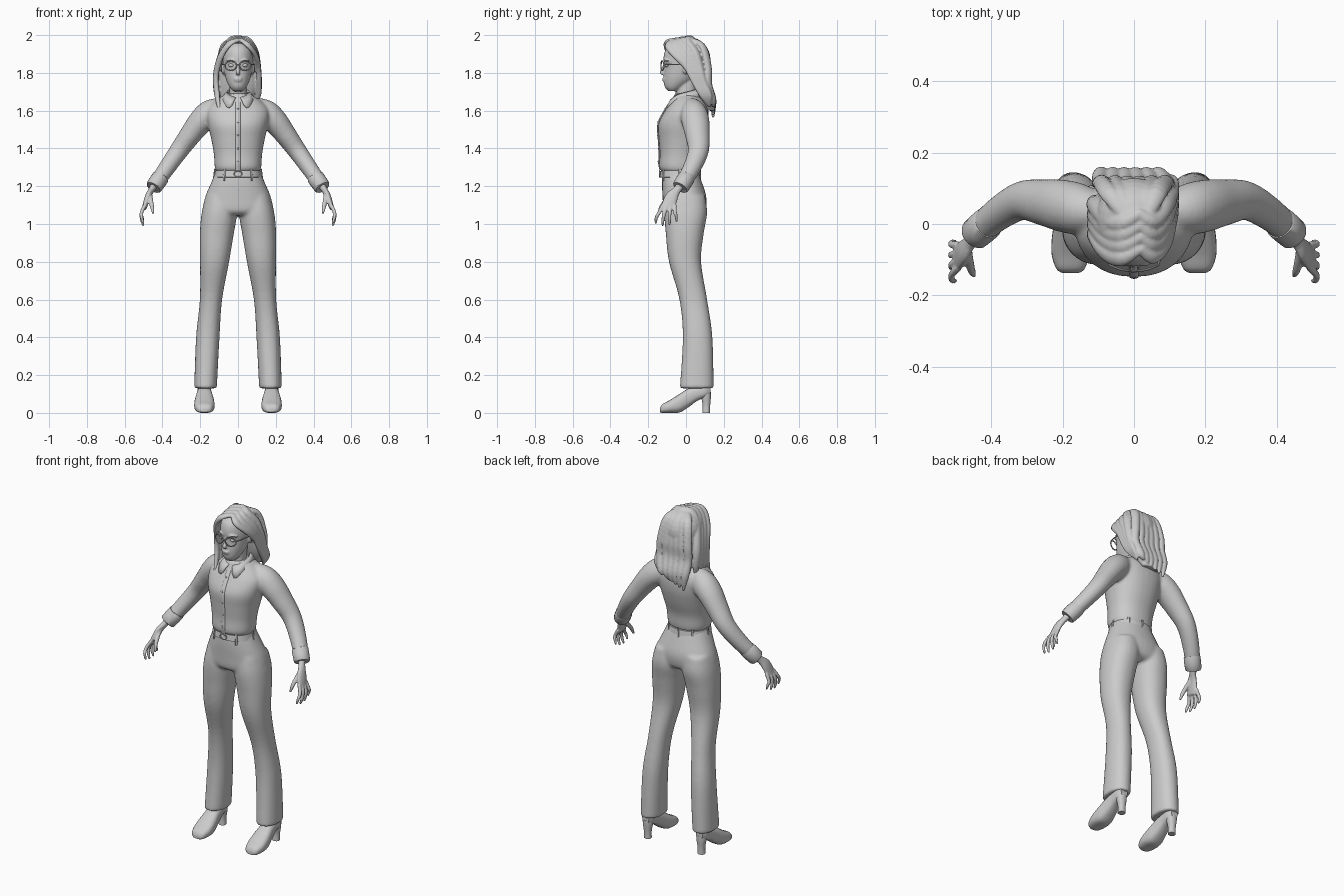
import bpy, bmesh, math
from mathutils import Vector
from mathutils.bvhtree import BVHTree

if "Cube" in bpy.data.objects:
    bpy.data.objects.remove(bpy.data.objects["Cube"])

grey = bpy.data.materials.new("plain_grey")
grey.use_nodes = True
grey.diffuse_color = (0.6, 0.6, 0.6, 1)
grey.node_tree.nodes["Principled BSDF"].inputs["Base Color"].default_value = (0.6, 0.6, 0.6, 1)


def finish(ob, angle=40):
    bpy.ops.object.select_all(action='DESELECT')
    ob.select_set(True)
    bpy.context.view_layer.objects.active = ob
    bpy.ops.object.shade_smooth_by_angle(angle=math.radians(angle))
    return ob


def new_object(name, bm):
    bmesh.ops.recalc_face_normals(bm, faces=bm.faces)
    mesh = bpy.data.meshes.new(name)
    bm.to_mesh(mesh)
    bm.free()
    mesh.materials.append(grey)
    ob = bpy.data.objects.new(name, mesh)
    bpy.context.collection.objects.link(ob)
    return finish(ob)


def spline(rows, steps):
    """Catmull-Rom curve through rows of numbers."""
    rows = [Vector(r) for r in rows]
    out = []
    for i in range(len(rows) - 1):
        a, b, c, d = rows[max(i - 1, 0)], rows[i], rows[i + 1], rows[min(i + 2, len(rows) - 1)]
        for s in range(steps):
            t = s / steps
            out.append(b + (c - a) * (t / 2) + (a * 2 - b * 5 + c * 4 - d) * (t * t / 2)
                       + (b * 3 - a - c * 3 + d) * (t ** 3 / 2))
    return out + [rows[-1]]


def skin(name, rings, cap=True):
    bm = bmesh.new()
    rows = [[bm.verts.new(p) for p in ring] for ring in rings]
    for a, b in zip(rows, rows[1:]):
        for i in range(len(a)):
            j = (i + 1) % len(a)
            bm.faces.new((a[i], a[j], b[j], b[i]))
    if cap:
        bm.faces.new(rows[0])
        bm.faces.new(rows[-1])
    return new_object(name, bm)


def ellipse(c, u, v, n, power=1.0):
    pts = []
    for k in range(n):
        a = 2 * math.pi * k / n
        co, si = math.cos(a), math.sin(a)
        pts.append(c + u * math.copysign(abs(co) ** power, co) + v * math.copysign(abs(si) ** power, si))
    return pts


def loft(name, rows, side=1, n=32, steps=5, power=0.9):
    """Level sections: centre x, front y, back y, z, half width."""
    rings = [ellipse(Vector((side * x, (f + b) / 2, z)), Vector((w, 0, 0)), Vector((0, (b - f) / 2, 0)), n, power)
             for x, f, b, z, w in spline(rows, steps)]
    return skin(name, rings)


def tube(name, rows, side=1, n=12, steps=5, out=None):
    """Sections across a path: x, y, z, half width, half thickness."""
    rows = spline(rows, steps)
    pts = [Vector((side * r[0], r[1], r[2])) for r in rows]
    rings = []
    for i, (p, r) in enumerate(zip(pts, rows)):
        t = (pts[min(i + 1, len(pts) - 1)] - pts[max(i - 1, 0)]).normalized()
        o = out or Vector((p.x, p.y, max(0, (p.z - 1.85) * 2)))
        u = t.cross(o).normalized()
        rings.append(ellipse(p, u * r[3], u.cross(t) * r[4], n))
    return skin(name, rings)


def ball(name, centre, size):
    bm = bmesh.new()
    bmesh.ops.create_uvsphere(bm, u_segments=24, v_segments=14, radius=1)
    for v in bm.verts:
        v.co = Vector(a * b + c for a, b, c in zip(v.co, size, centre))
    return new_object(name, bm)


def fuse(name, parts, voxel, smooth):
    """Join overlapping parts into one continuous skin."""
    bpy.ops.object.select_all(action='DESELECT')
    for p in parts:
        p.select_set(True)
    ob = parts[0]
    bpy.context.view_layer.objects.active = ob
    bpy.ops.object.join()
    ob.name = name
    m = ob.modifiers.new("fuse", 'REMESH')
    m.mode, m.voxel_size = 'VOXEL', voxel
    m = ob.modifiers.new("soften", 'SMOOTH')
    m.factor, m.iterations = 0.5, smooth
    for mod in list(ob.modifiers):
        bpy.ops.object.modifier_apply(modifier=mod.name)
    return finish(ob, 80)


UP, FRONT = Vector((0, 0, 1)), Vector((0, -1, 0))
SIDES = (("left", 1), ("right", -1))

# Trousers: hips and two flared legs
parts = [loft("hips", [(0, -.122, .06, 1.29, .112), (0, -.127, .085, 1.22, .142), (0, -.124, .108, 1.14, .175),
                       (0, -.118, .1, 1.07, .185), (0, -.09, .07, 1.045, .15)])]
for word, s in SIDES:
    parts.append(loft("leg", [(.09, -.105, .1, 1.15, .08), (.098, -.115, .112, 1.06, .094), (.112, -.107, .094, .95, .09),
                              (.124, -.09, .08, .8, .077), (.143, -.035, .112, .6, .059), (.16, -.017, .14, .4, .062),
                              (.172, -.033, .146, .13, .06)], s))
trousers = fuse("trousers", parts, .009, 6)

# Shirt: torso and sleeves
parts = [loft("torso", [(0, -.125, .06, 1.275, .112), (0, -.142, .068, 1.3, .123), (0, -.139, .075, 1.37, .128),
                        (0, -.144, .1, 1.45, .142), (0, -.146, .118, 1.53, .16), (0, -.112, .118, 1.6, .165),
                        (0, -.08, .1, 1.65, .125), (0, -.06, .065, 1.69, .06)])]
for word, s in SIDES:
    parts.append(tube("sleeve", [(.08, .03, 1.6, .07, .05), (.145, .04, 1.585, .073, .07), (.195, .05, 1.545, .067, .074),
                                 (.25, .06, 1.475, .058, .066), (.315, .065, 1.385, .05, .055), (.385, .025, 1.285, .044, .047),
                                 (.44, -.025, 1.205, .04, .04)], s, 20, out=FRONT))
    tube(word + "_cuff", [(.408, .004, 1.25, .04, .04), (.411, .002, 1.245, .046, .046), (.445, -.028, 1.197, .044, .045),
                          (.447, -.03, 1.194, .036, .036)], s, 20, 2, FRONT)
shirt = fuse("shirt", parts, .008, 6)

# Button placket laid on the shirt front
tree = BVHTree.FromPolygons([v.co for v in shirt.data.vertices], [p.vertices for p in shirt.data.polygons])


def front_y(x, z):
    hit = tree.ray_cast(Vector((x, -1, z)), -FRONT)[0]
    return hit.y if hit else -.1


tube("placket", [(0, front_y(0, z) - .001, z, .013, .005) for z in (1.285 + .036 * k for k in range(11))], out=FRONT)
for k in range(5):
    z = 1.33 + .07 * k
    ball("button_%d" % (k + 1), (0, front_y(0, z) - .006, z), (.005, .003, .005))

# Collar: folded flaps with pointed tips
for word, s in SIDES:
    bm = bmesh.new()
    rows = []
    for k in range(13):
        t = k / 12
        a = math.pi * t
        top = Vector((s * (.008 + .052 * math.sin(a)), .005 - .068 * math.cos(a), 1.675 + .05 * t))
        tip = max(0, 1 - abs(t - .12) * 4)
        low = Vector((s * (.03 * (1 - t) + .07 * math.sin(a)), .01 - .098 * math.cos(a), 1.655 + .025 * t - .048 * tip))
        low.y = min(low.y, front_y(low.x, low.z) - .006) if t < .35 else low.y
        rows.append((bm.verts.new(top), bm.verts.new((top + low) / 2 + Vector((0, -.004 * math.cos(a), .006))), bm.verts.new(low)))
    for a, b in zip(rows, rows[1:]):
        for i in range(2):
            bm.faces.new((a[i], a[i + 1], b[i + 1], b[i]))
    flap = new_object(word + "_collar", bm)
    flap.modifiers.new("cloth", 'SOLIDIFY').thickness = .007

# Belt with buckle and loops
rings = [ellipse(Vector((0, -.032, z)), Vector((w, 0, 0)), Vector((0, w * .86, 0)), 48, .9)
         for z, w in ((1.246, .115), (1.248, .124), (1.282, .118), (1.284, .108))]
skin("belt", rings)
tube("buckle", [(.022 * math.cos(a), -.14, 1.265 + .016 * math.sin(a), .003, .004)
                for a in (math.pi * (k / 4 + .25) for k in range(9))], n=8, steps=1, out=FRONT)
for k, deg in enumerate((-55, -125, 0, 180, 50, 130, 90)):
    a = math.radians(deg)
    x, y = .122 * math.cos(a), -.032 + .106 * math.sin(a)
    tube("belt_loop_%d" % (k + 1), [(x * 1.07, y * 1.03, 1.228, .007, .004), (x, y, 1.292, .007, .004)],
         n=8, steps=1, out=Vector((math.cos(a), math.sin(a), 0)))

# Hands: palm, four fingers and thumb
for word, s in SIDES:
    parts = [tube("palm", [(.435, -.02, 1.215, .025, .022), (.458, -.048, 1.18, .022, .017), (.477, -.075, 1.145, .034, .016),
                           (.494, -.095, 1.09, .038, .013), (.496, -.098, 1.08, .03, .009)], s, out=Vector((s, 0, .3)))]
    for k in range(4):
        y, drop = -.127 + .021 * k, (.012, 0, .004, .022)[k]
        sway = -.03 + .014 * k
        parts.append(tube("finger", [(.492, y + .005, 1.1, .0105, .0105), (.511, y + sway * .5, 1.06, .01, .01),
                                     (.51, y + sway, 1.022 + drop, .009, .009), (.5, y + sway * 1.1, .99 + drop, .006, .006)],
                          s, 10, out=Vector((s, 0, .2))))
    parts.append(tube("thumb", [(.468, -.07, 1.16, .014, .014), (.462, -.105, 1.125, .013, .013), (.455, -.132, 1.09, .011, .011),
                                (.449, -.145, 1.055, .006, .006)], s, 10, out=Vector((s, 0, 0))))
    fuse(word + "_hand", parts, .0045, 3)

# Heeled shoes
for word, s in SIDES:
    rows = [(-.138, .004, .026, .022), (-.125, 0, .046, .04), (-.085, 0, .068, .053), (-.035, .002, .1, .052),
            (.01, .028, .128, .044), (.06, .064, .145, .037), (.105, .082, .16, .035), (.13, .095, .155, .022)]
    rings = [ellipse(Vector((s * .178, y, (lo + hi) / 2)), Vector((w, 0, 0)), Vector((0, 0, (hi - lo) / 2)), 24, .75)
             for y, lo, hi, w in spline(rows, 5)]
    skin(word + "_shoe", rings)
    loft(word + "_heel", [(.178, .087, .127, 0, .021), (.178, .088, .128, .04, .021), (.178, .08, .132, .085, .028),
                          (.178, .075, .132, .11, .03)], s, 20, 3)

# Head with neck, nose, lips and ears
parts = [loft("head", [(0, -.093, -.045, 1.703, .026), (0, -.113, -.005, 1.727, .046), (0, -.118, .05, 1.77, .065),
                       (0, -.114, .08, 1.83, .077), (0, -.119, .095, 1.88, .08), (0, -.104, .09, 1.93, .074),
                       (0, -.06, .06, 1.965, .045)], power=1),
         loft("neck", [(0, -.07, .055, 1.64, .058), (0, -.052, .05, 1.68, .045), (0, -.045, .06, 1.77, .045)]),
         tube("nose", [(0, -.113, 1.85, .007, .006), (0, -.121, 1.82, .009, .009), (0, -.13, 1.803, .012, .01),
                       (0, -.122, 1.793, .01, .006)], out=FRONT),
         ball("upper_lip", (0, -.118, 1.769), (.021, .008, .005)),
         ball("lower_lip", (0, -.117, 1.759), (.018, .008, .006))]
for word, s in SIDES:
    parts.append(ball("ear", (s * .079, -.002, 1.825), (.01, .018, .031)))
    parts.append(tube("brow", [(.015, -.116, 1.862, .004, .004), (.038, -.113, 1.87, .005, .005), (.062, -.092, 1.862, .003, .004)],
                      s, 8, out=FRONT))
    ball(word + "_eye", (s * .034, -.1, 1.84), (.017, .012, .0095))
fuse("head", parts, .005, 3)

# Round glasses


def wire(name, pts):
    tube(name, [(x, -.132 + 3.5 * x * x + back, z, .0032, .0032) for x, z, back in pts], n=8, steps=1, out=Vector((.01, -1, .02)))


for word, s in SIDES:
    wire(word + "_rim", [(s * .038 + .03 * math.cos(a), 1.838 + .025 * math.sin(a), 0)
                         for a in (math.pi * k / 12 for k in range(25))])
    tube(word + "_temple", [(.067, -.115, 1.845, .003, .003), (.079, -.08, 1.845, .003, .003), (.085, -.01, 1.845, .003, .003)],
         s, 8, out=UP)
wire("glasses_bridge", [(x, 1.845 - 40 * x * x, 0) for x in (-.01, 0, .01)])

# Hair: sloped cap, back mass and swept locks
cap = ball("cap", (0, .012, 1.872), (.108, .118, .118))
bm = bmesh.new()
bm.from_mesh(cap.data)
cut = bmesh.ops.bisect_plane(bm, geom=bm.verts[:] + bm.edges[:] + bm.faces[:], plane_co=(0, -.035, 1.875),
                             plane_no=(0, -1, -.75), clear_outer=True)
bmesh.ops.contextual_create(bm, geom=[e for e in cut["geom_cut"] if isinstance(e, bmesh.types.BMEdge)])
bm.to_mesh(cap.data)
bm.free()
parts = [cap, loft("back_mass", [(0, .0, .12, 1.9, .09), (0, .025, .122, 1.8, .103), (.0, .045, .122, 1.72, .1),
                                 (-.01, .07, .145, 1.65, .085), (-.015, .1, .145, 1.6, .055)])]
for k in range(6):
    x = -.09 + .035 * k
    end = 1.565 + .012 * k
    parts.append(tube("lock", [(x * .2 + .01, .0, 1.982, .014, .01), (x * .8, .085, 1.945, .024, .014), (x * 1.05, .118, 1.83, .023, .015),
                               (x * 1.1, .12, 1.74, .022, .016), (x * .95 - .01, .143, 1.655, .021, .017),
                               (x * .75 - .015, .143, end, .007, .007)]))
for k in range(4):
    b = .034 * k
    parts.append(tube("right_lock", [(.02, -.07 + b, 1.976 + b * .12, .012, .009), (-.04, -.1 + b, 1.958 + b * .2, .021, .013),
                                     (-.09, -.078 + b, 1.89 + b * .1, .022, .014), (-.117, -.035 + b * .9, 1.79, .021, .014),
                                     (-.112, -.04 + b, 1.69, .019, .014), (-.095, -.09 + b * 1.4, 1.585 + b * .3, .006, .006)]))
    parts.append(tube("left_lock", [(.015, -.07 + b, 1.976 + b * .12, .012, .009), (.055, -.094 + b, 1.945 + b * .3, .02, .013),
                                    (.093, -.052 + b, 1.893 + b * .2, .021, .013), (.108, .005 + b * .7, 1.83, .018, .013),
                                    (.112, .045 + b * .5, 1.75, .016, .014), (.108, .085 + b * .4, 1.68, .014, .013),
                                    (.08, .125, 1.62, .005, .005)]))
fuse("hair", parts, .005, 2)
